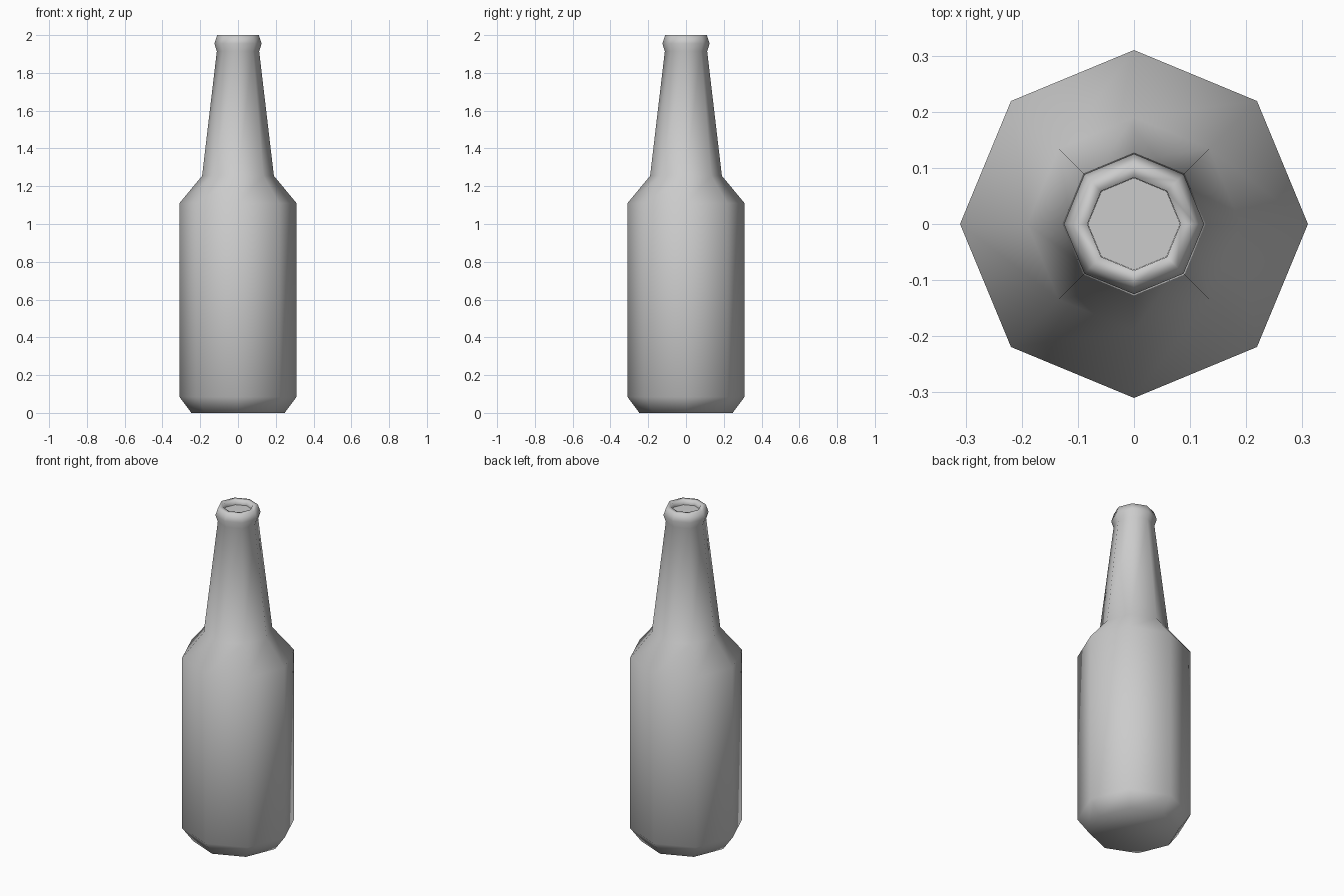
import bpy, bmesh
from math import cos, sin, pi

if "Cube" in bpy.data.objects:
    bpy.data.objects.remove(bpy.data.objects["Cube"])

SIDES = 8

# Bottle profile (radius, height): base, body, shoulder, neck, lip, recessed mouth
profile = [
    (0.247, 0.0), (0.31, 0.085), (0.31, 1.11),
    (0.19, 1.255), (0.112, 1.915),
    (0.125, 1.955), (0.11, 2.0),
    (0.083, 2.0), (0.082, 1.97),
]


def lathe(name, points, sides):
    bm = bmesh.new()
    rings = [[bm.verts.new((r * cos(2 * pi * i / sides), r * sin(2 * pi * i / sides), z))
              for i in range(sides)] for r, z in points]
    for low, high in zip(rings, rings[1:]):
        for i in range(sides):
            j = (i + 1) % sides
            bm.faces.new((low[i], low[j], high[j], high[i])).smooth = True
    # Closed underside and flat floor of the mouth
    bm.faces.new(rings[0][::-1]).smooth = True
    bm.faces.new(rings[-1]).smooth = False
    bmesh.ops.recalc_face_normals(bm, faces=bm.faces)
    mesh = bpy.data.meshes.new(name)
    bm.to_mesh(mesh)
    bm.free()
    obj = bpy.data.objects.new(name, mesh)
    bpy.context.collection.objects.link(obj)
    return obj


lathe("bottle", profile, SIDES)
